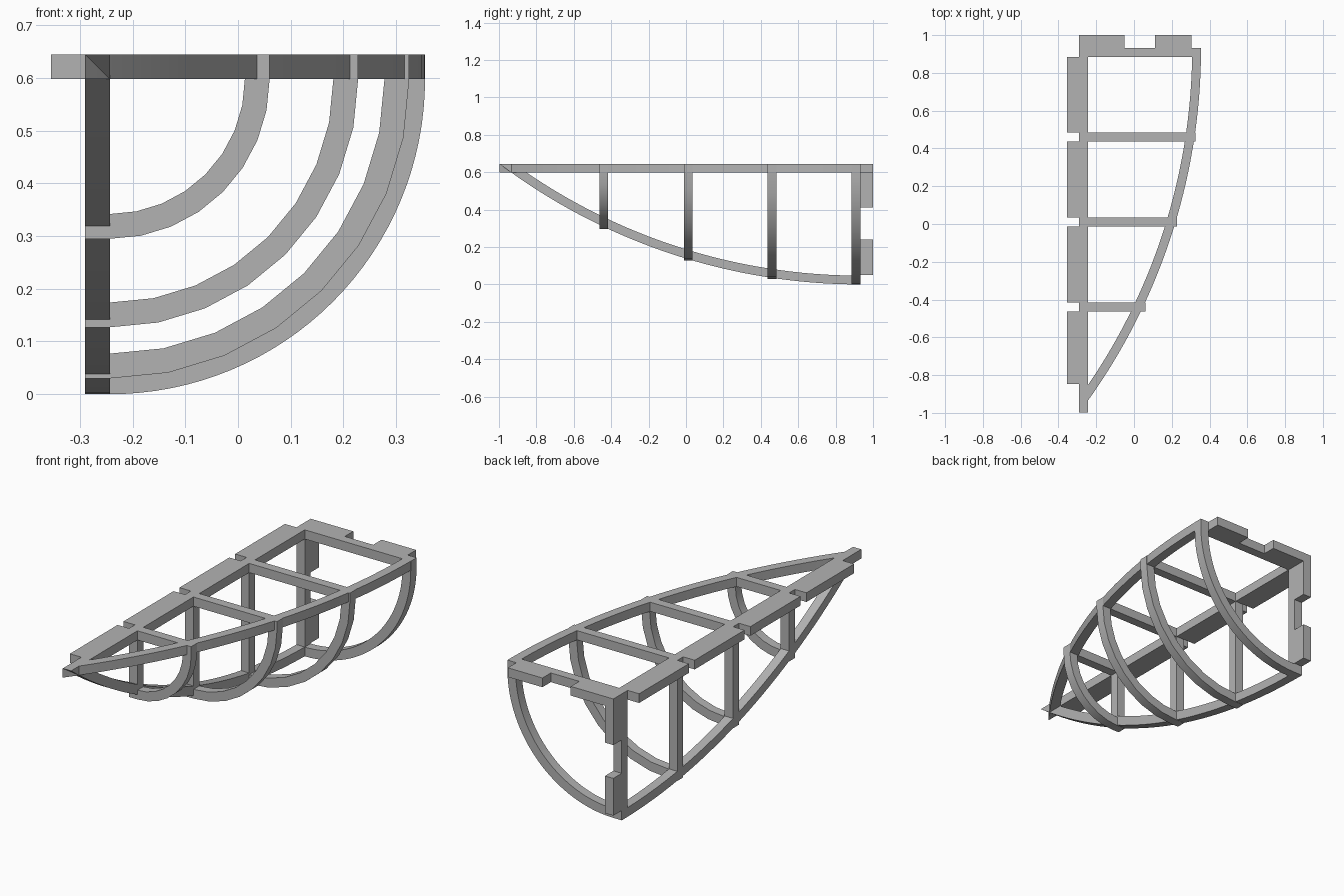
import bpy, bmesh
from math import sin, cos, acos, pi

if "Cube" in bpy.data.objects:
    bpy.data.objects.remove(bpy.data.objects["Cube"])

T = 0.047                     # board thickness
TOP = 0.645                   # top of the frame
DECK = TOP - T                # underside of the deck
LEFT, MID, RIGHT = -0.355, -0.29, 0.355
SPINE = MID + T               # inner face of the spine
STERN, END = 0.932, 1.0
SWEEP = 3.21                  # radius of the keel and gunwale arcs

grey = bpy.data.materials.new("plain_grey")
grey.use_nodes = True
colour = (0.45, 0.45, 0.45, 1)
grey.diffuse_color = colour
grey.node_tree.nodes["Principled BSDF"].inputs["Base Color"].default_value = colour

# Maps an outline point and a depth to 3D, by the axis of extrusion
PLACE = {
    "x": lambda a, b, d: (d, a, b),
    "y": lambda a, b, d: (a, d, b),
    "z": lambda a, b, d: (a, b, d),
}


def prism(name, outline, axis, low, high):
    """Extrude a flat outline along one axis."""
    bm = bmesh.new()
    near, far = [[bm.verts.new(PLACE[axis](a, b, d)) for a, b in outline]
                 for d in (low, high)]
    bm.faces.new(near)
    bm.faces.new(far)
    for i in range(len(outline)):
        bm.faces.new((near[i - 1], near[i], far[i], far[i - 1]))
    bmesh.ops.recalc_face_normals(bm, faces=bm.faces)
    mesh = bpy.data.meshes.new(name)
    bm.to_mesh(mesh)
    bm.free()
    mesh.materials.append(grey)
    obj = bpy.data.objects.new(name, mesh)
    bpy.context.collection.objects.link(obj)
    return obj


def box(name, x, y, z):
    outline = [(x[0], y[0]), (x[1], y[0]), (x[1], y[1]), (x[0], y[1])]
    return prism(name, outline, "z", *z)


def smooth(obj):
    bpy.ops.object.select_all(action="DESELECT")
    obj.select_set(True)
    bpy.context.view_layer.objects.active = obj
    bpy.ops.object.shade_smooth_by_angle()


def swept_arc(steps=32):
    """Band of an arc as (y, inset) pairs, from the stern to the pointed bow."""
    def side(radius):
        end = acos((SWEEP - TOP) / radius)
        return [(STERN - radius * sin(end * i / steps),
                 SWEEP - radius * cos(end * i / steps)) for i in range(steps + 1)]
    return side(SWEEP) + side(SWEEP - T)[::-1]


# Keel and gunwale share one curve
band = swept_arc()
smooth(prism("keel", band, "x", MID, SPINE))
smooth(prism("gunwale", [(RIGHT - d, y) for y, d in band], "z", DECK, TOP))

# Spine, with side tabs between the notches
box("spine", (MID, SPINE), (-0.92, STERN), (DECK, TOP))
stations = [(-0.463, 0.303, 8), (-0.012, 0.471, 8), (0.437, 0.568, 8),
            (STERN - T, DECK, 32)]
start = -0.848
for number, (y, radius, steps) in enumerate(stations, 1):
    box(f"side_tab_{number}", (LEFT, MID), (start, y), (DECK, TOP))
    start = y + T


def quarter_ring(radius, steps):
    def side(r):
        return [(SPINE + r * sin(pi / 2 * i / steps),
                 DECK - r * cos(pi / 2 * i / steps)) for i in range(steps + 1)]
    return side(radius) + side(radius - T)[::-1]


# Each frame has a post, a cross beam and a curved rib
for number, (y, radius, steps) in enumerate(stations, 1):
    depth = (y, y + T)
    box(f"post_{number}", (MID, SPINE), depth, (DECK - radius, DECK))
    box(f"cross_beam_{number}", (SPINE, SPINE + radius), depth, (DECK, TOP))
    smooth(prism(f"rib_{number}", quarter_ring(radius, steps), "y", *depth))

# Stern tabs on the end beam and the end post
stern = (STERN, END)
box("beam_tab_inner", (MID, -0.05), stern, (DECK, TOP))
box("beam_tab_outer", (0.11, 0.305), stern, (DECK, TOP))
box("post_tab_lower", (MID, SPINE), stern, (0.05, 0.24))
box("post_tab_upper", (MID, SPINE), stern, (0.41, DECK))
